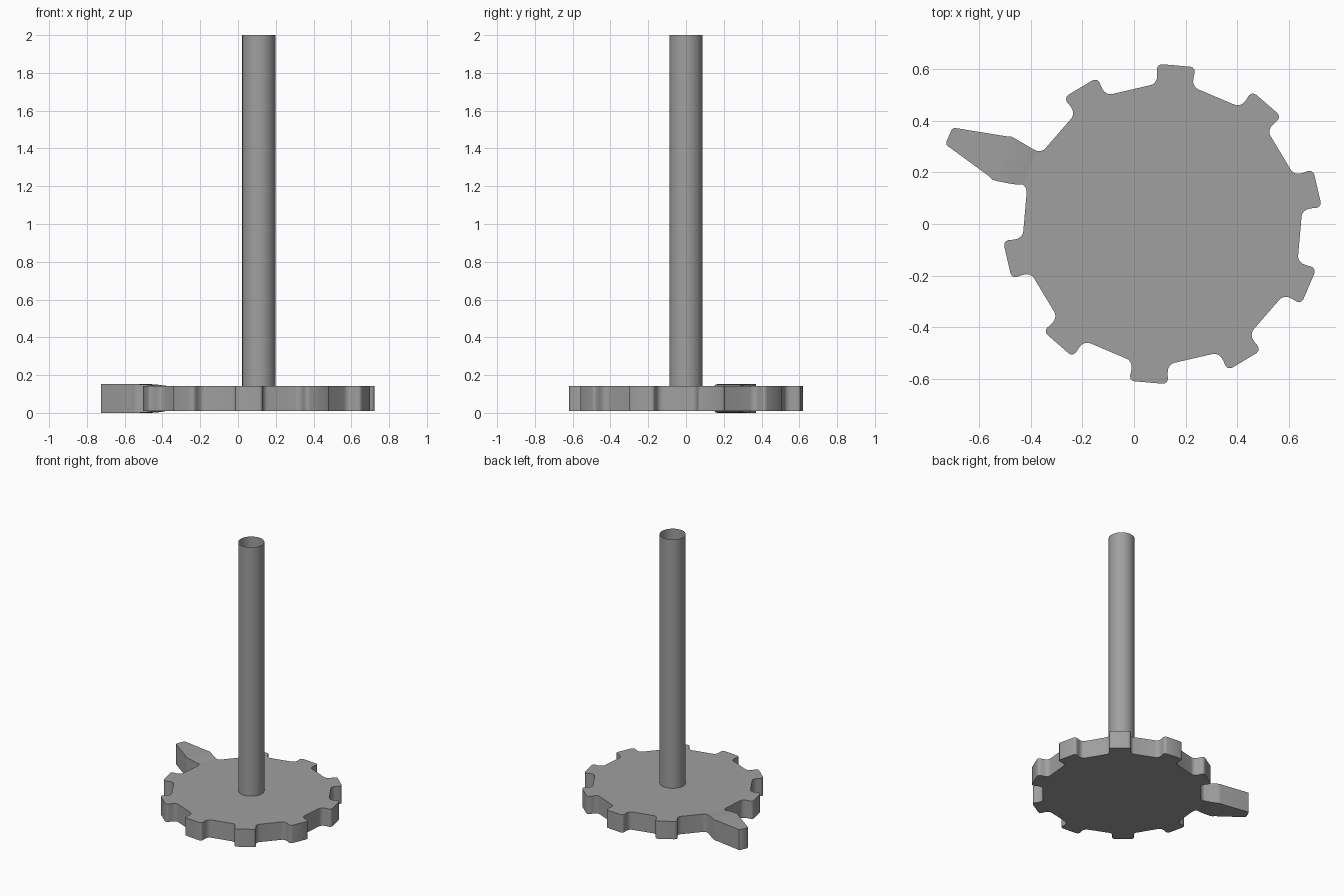
import bpy, bmesh
from math import cos, sin, radians

if "Cube" in bpy.data.objects:
    bpy.data.objects.remove(bpy.data.objects["Cube"])

CX = 0.110                 # wheel and shaft axis
Z0, Z1 = 0.01, 0.143       # wheel bottom and top

grey = bpy.data.materials.new("dark_grey")
grey.diffuse_color = (0.35, 0.35, 0.35, 1)
grey.use_nodes = True
grey.node_tree.nodes["Principled BSDF"].inputs["Base Color"].default_value = grey.diffuse_color


def place(r, u, angle):
    """Radial distance r and sideways offset u (anticlockwise) to x, y."""
    a = radians(angle)
    return CX + r * cos(a) - u * sin(a), r * sin(a) + u * cos(a)


def make_object(name, bm):
    bmesh.ops.recalc_face_normals(bm, faces=bm.faces)
    me = bpy.data.meshes.new(name)
    bm.to_mesh(me)
    bm.free()
    me.materials.append(grey)
    ob = bpy.data.objects.new(name, me)
    bpy.context.collection.objects.link(ob)
    bpy.ops.object.select_all(action='DESELECT')
    ob.select_set(True)
    bpy.context.view_layer.objects.active = ob
    bpy.ops.object.shade_smooth_by_angle(angle=radians(35))
    return ob


def loft(name, stations, cap_end):
    """Box section through (radius, half width, side shift, bottom, top)."""
    bm = bmesh.new()
    rings = []
    for r, w, shift, lo, hi in stations:
        right, left = place(r, shift - w, 157), place(r, shift + w, 157)
        rings.append([bm.verts.new((*p, z)) for p, z in
                      ((right, lo), (left, lo), (left, hi), (right, hi))])
    for a, b in zip(rings, rings[1:]):
        for j in range(4):
            n = (j + 1) % 4
            bm.faces.new((a[j], a[n], b[n], b[j]))
    if cap_end:
        bm.faces.new(rings[-1])
    return make_object(name, bm)


# Toothed wheel: ten stations, one of them only a stub for the pointer
root = [(0.531, 0.094), (0.535, 0.085), (0.544, 0.076), (0.558, 0.0705)]
tip = [(0.575, 0.0705), (0.597, 0.0735), (0.607, 0.0705), (0.613, 0.064), (0.616, 0.054)]
bm = bmesh.new()
outline = []
for k in range(10):
    half = root if k == 2 else root + tip
    sides = [(r, -u) for r, u in half] + [(r, u) for r, u in reversed(half)]
    outline += [place(r, u, 85 + 36 * k) for r, u in sides]
bottom = [bm.verts.new((x, y, Z0)) for x, y in outline]
face = bm.faces.new(bottom)
ext = bmesh.ops.extrude_face_region(bm, geom=[face], use_keep_orig=True)
for v in ext['geom']:
    if isinstance(v, bmesh.types.BMVert):
        v.co.z = Z1
make_object("toothed_wheel", bm)

# Pointer: a swelling neck, then a tapering tip that meets it at a seam
neck = [(0.558, 0.0705, 0.0, Z0, Z1), (0.575, 0.075, 0.004, 0.008, 0.145),
        (0.610, 0.082, 0.006, 0.003, 0.149), (0.655, 0.0895, 0.008, 0.0, 0.152),
        (0.672, 0.091, 0.008, 0.0, 0.152), (0.690, 0.084, 0.008, 0.0, 0.152)]
loft("pointer_neck", neck, False)
loft("pointer_tip", [neck[-1], (0.878, 0.039, 0.009, 0.0, 0.152),
                     (0.889, 0.035, 0.009, 0.0, 0.152),
                     (0.894, 0.026, 0.009, 0.0, 0.152)], True)

# Shaft: thin tube, open at the top
bm = bmesh.new()
bmesh.ops.create_cone(bm, cap_ends=False, segments=32, radius1=0.088,
                      radius2=0.088, depth=2.0 - Z1)
bmesh.ops.translate(bm, verts=bm.verts, vec=(CX, 0, (2.0 + Z1) / 2))
make_object("shaft", bm)
